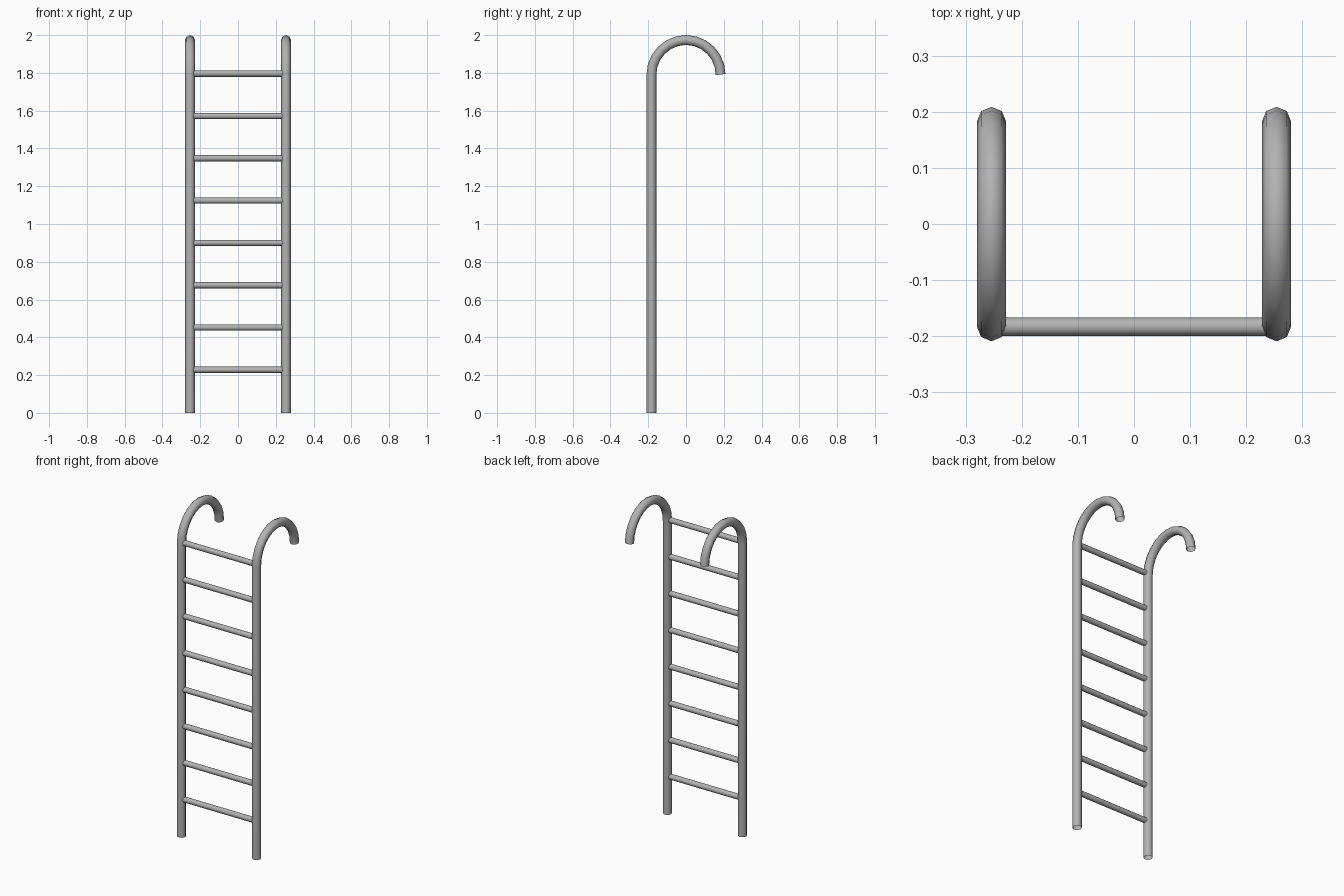
import bpy
from math import pi, cos, sin

cube = bpy.data.objects.get("Cube")
if cube:
    bpy.data.objects.remove(cube, do_unlink=True)

RAIL_X, RAIL_R = 0.254, 0.026
HOOK_R, HOOK_Z = 0.183, 1.791
RUNG_R, RUNG_COUNT = 0.0165, 8

steel = bpy.data.materials.new("grey steel")
steel.use_nodes = True
steel.diffuse_color = (0.45, 0.45, 0.45, 1)
steel.node_tree.nodes["Principled BSDF"].inputs["Base Color"].default_value = steel.diffuse_color


def make_rail(name, x):
    """Open octagonal tube: straight upright bent over into a half-circle hook."""
    steps = 12
    path = [(x, -HOOK_R, 0)]
    for i in range(steps + 1):
        a = pi * i / steps
        path.append((x, -HOOK_R * cos(a), HOOK_Z + HOOK_R * sin(a)))
    curve = bpy.data.curves.new(name, "CURVE")
    curve.dimensions = "3D"
    curve.bevel_depth = RAIL_R
    curve.bevel_resolution = 2
    spline = curve.splines.new("POLY")
    spline.points.add(len(path) - 1)
    for point, co in zip(spline.points, path):
        point.co = (*co, 1)
    curve.materials.append(steel)
    rail = bpy.data.objects.new(name, curve)
    bpy.context.collection.objects.link(rail)
    # Turn the tube into a mesh
    bpy.ops.object.select_all(action="DESELECT")
    rail.select_set(True)
    bpy.context.view_layer.objects.active = rail
    bpy.ops.object.convert(target="MESH")
    bpy.ops.object.shade_smooth_by_angle(angle=pi / 3)


def make_rung(index):
    """Thin round bar running between the rails."""
    bpy.ops.mesh.primitive_cylinder_add(
        vertices=12, radius=RUNG_R, depth=2 * RAIL_X - RAIL_R,
        location=(0, -HOOK_R, 0.228 + 0.224 * index), rotation=(0, pi / 2, 0))
    rung = bpy.context.object
    rung.name = f"rung_{index + 1}"
    rung.data.materials.append(steel)
    bpy.ops.object.shade_smooth_by_angle(angle=pi / 3)


make_rail("left_rail", RAIL_X)
make_rail("right_rail", -RAIL_X)
for i in range(RUNG_COUNT):
    make_rung(i)
